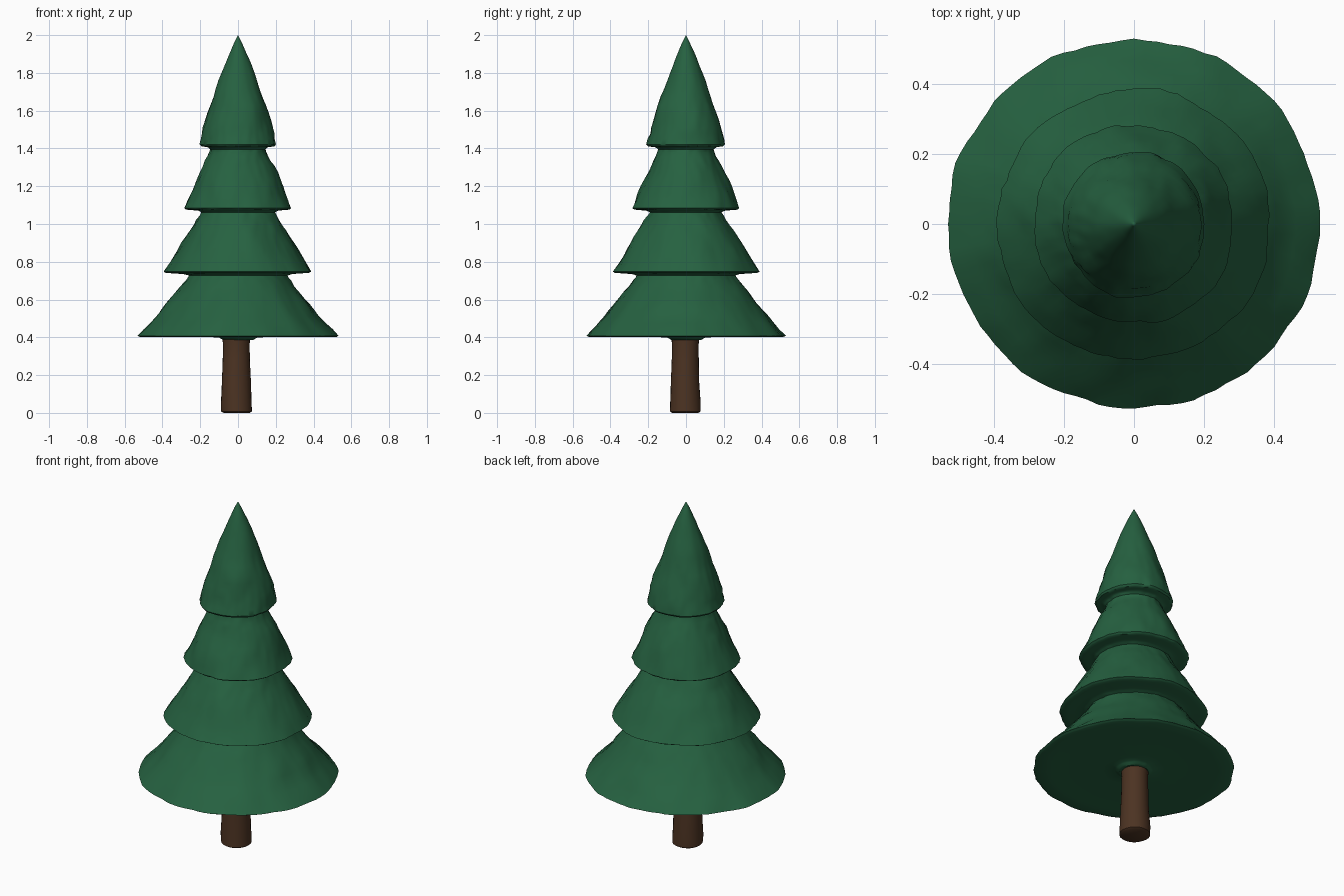
import bpy, bmesh, math
from mathutils import Vector, noise

if "Cube" in bpy.data.objects:
    bpy.data.objects.remove(bpy.data.objects["Cube"])


def make_material(name, color):
    mat = bpy.data.materials.new(name)
    mat.use_nodes = True
    mat.diffuse_color = color
    bsdf = mat.node_tree.nodes["Principled BSDF"]
    bsdf.inputs["Base Color"].default_value = color
    bsdf.inputs["Roughness"].default_value = 0.9
    return mat


def lathe(name, profile, sides, mat, bump, scale, center=(0, 0), angle=40):
    """Revolve (radius, z) points about z and roughen the surface a little."""
    bm = bmesh.new()
    rings = []
    for r, z in profile:
        if r == 0:
            rings.append([bm.verts.new((0, 0, z))] * sides)
            continue
        ring = []
        for i in range(sides):
            a = math.tau * i / sides
            p = Vector((r * math.cos(a), r * math.sin(a), z))
            wobble = noise.noise(p * scale) + 0.5 * noise.noise(p * scale * 4)
            rr = r + bump * wobble * min(1, r * 6)
            ring.append(bm.verts.new((rr * math.cos(a), rr * math.sin(a), z)))
        rings.append(ring)
    for low, high in zip(rings, rings[1:]):
        for i in range(sides):
            j = (i + 1) % sides
            corners = list(dict.fromkeys((low[i], low[j], high[j], high[i])))
            bm.faces.new(corners)
    bmesh.ops.recalc_face_normals(bm, faces=bm.faces)
    mesh = bpy.data.meshes.new(name)
    bm.to_mesh(mesh)
    bm.free()
    mesh.materials.append(mat)
    obj = bpy.data.objects.new(name, mesh)
    bpy.context.collection.objects.link(obj)
    obj.location = (*center, 0)
    bpy.ops.object.select_all(action="DESELECT")
    obj.select_set(True)
    bpy.context.view_layer.objects.active = obj
    bpy.ops.object.shade_smooth_by_angle(angle=math.radians(angle))
    return obj


def subdivide(points, steps):
    """Add evenly spaced points along each profile segment."""
    out = []
    for (r0, z0), (r1, z1) in zip(points, points[1:]):
        for k in range(steps):
            t = k / steps
            out.append((r0 + (r1 - r0) * t, z0 + (z1 - z0) * t))
    return out + [points[-1]]


green = make_material("needle green", (0.019, 0.12, 0.052, 1))
brown = make_material("bark brown", (0.072, 0.033, 0.016, 1))

# Foliage: four flared skirts joined by necks, one continuous surface
foliage = [(0, 0.4), (0.075, 0.385), (0.1, 0.4), (0.3, 0.403), (0.515, 0.401),
           (0.53, 0.408), (0.435, 0.51), (0.35, 0.61), (0.28, 0.7), (0.26, 0.727),
           (0.285, 0.735), (0.375, 0.741), (0.388, 0.748), (0.315, 0.865),
           (0.25, 0.97), (0.205, 1.045), (0.195, 1.062),
           (0.215, 1.071), (0.275, 1.076), (0.285, 1.084), (0.235, 1.2),
           (0.185, 1.31), (0.15, 1.38), (0.146, 1.395),
           (0.16, 1.406), (0.198, 1.412), (0.206, 1.422), (0.185, 1.51),
           (0.148, 1.63), (0.1, 1.76), (0.055, 1.88), (0.02, 1.96), (0, 2)]
lathe("foliage", subdivide(foliage, 3), 96, green, 0.012, 7)

# Trunk: slim post, slightly wider at the foot and under the branches
trunk = [(0, 0.004), (0.07, 0.004), (0.082, 0.012), (0.082, 0.05), (0.076, 0.16),
         (0.071, 0.28), (0.07, 0.36), (0.075, 0.41), (0, 0.41)]
lathe("trunk", [(r, z - 0.004 if z < 0.02 else z) for r, z in trunk],
      24, brown, 0.008, 9, center=(-0.009, -0.004))
